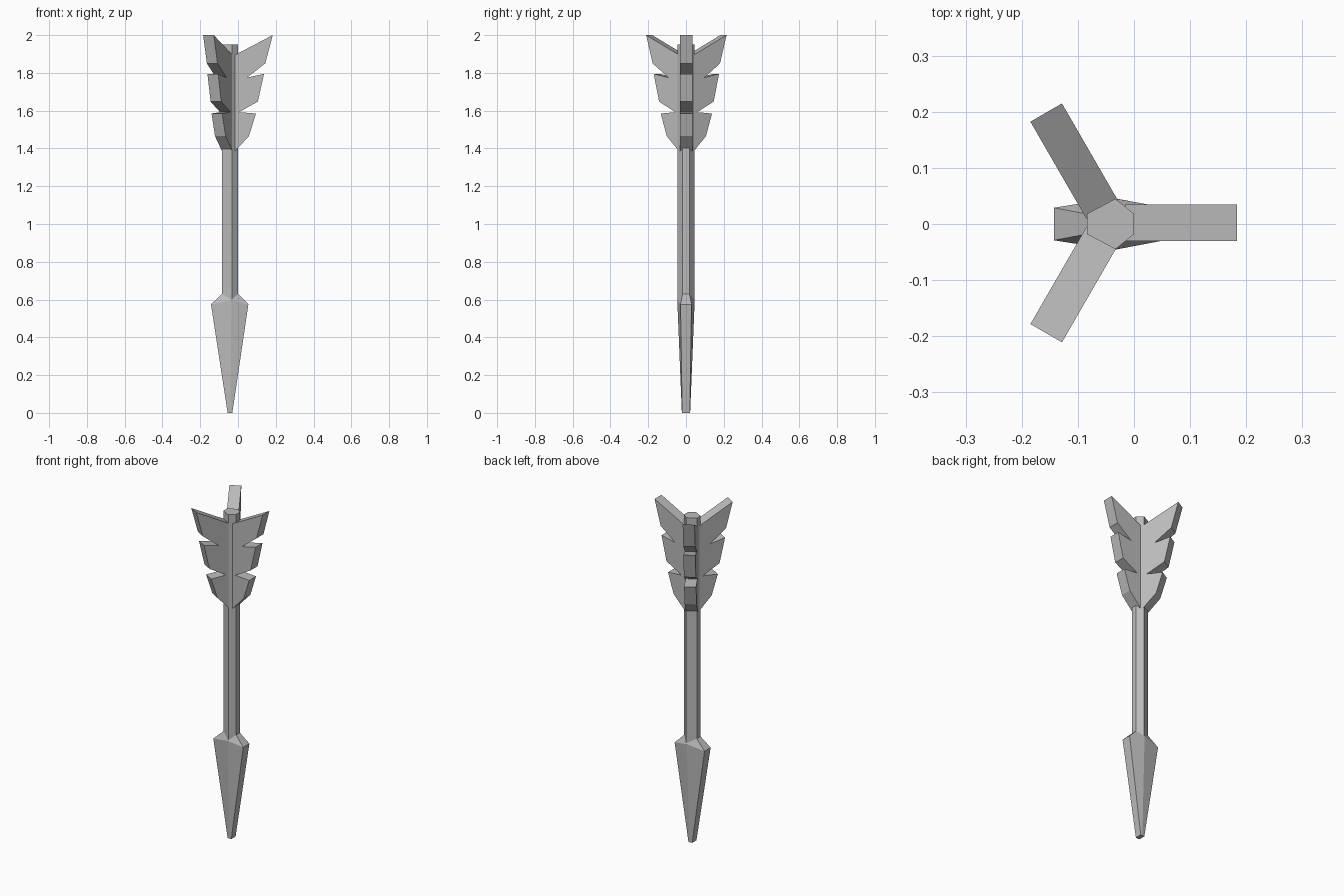
import bpy, bmesh, math
from mathutils import Matrix, Vector

if "Cube" in bpy.data.objects:
    bpy.data.objects.remove(bpy.data.objects["Cube"])

AXIS = Vector((-0.043, 0.002, 0))

grey = bpy.data.materials.new("plain grey")
grey.diffuse_color = (0.5, 0.5, 0.5, 1)
grey.use_nodes = True
grey.node_tree.nodes["Principled BSDF"].inputs["Base Color"].default_value = grey.diffuse_color


def finish(name, bm):
    bmesh.ops.recalc_face_normals(bm, faces=bm.faces)
    mesh = bpy.data.meshes.new(name)
    bm.to_mesh(mesh)
    bm.free()
    mesh.materials.append(grey)
    obj = bpy.data.objects.new(name, mesh)
    bpy.context.collection.objects.link(obj)
    return obj


def ring(left, mid, right, side_y, mid_y, side_z, mid_z):
    """Six-sided section: flat left and right edges, a ridge front and back."""
    return [(left, -side_y, side_z), (mid, -mid_y, mid_z), (right, -side_y, side_z),
            (right, side_y, side_z), (mid, mid_y, mid_z), (left, side_y, side_z)]


def loft(name, rings):
    bm = bmesh.new()
    loops = [[bm.verts.new(p) for p in r] for r in rings]
    for a, b in zip(loops, loops[1:]):
        for i in range(6):
            j = (i + 1) % 6
            bm.faces.new((a[i], a[j], b[j], b[i]))
    bm.faces.new(loops[0])
    bm.faces.new(loops[-1])
    return finish(name, bm)


# shaft
loft("shaft", [ring(-0.084, -0.033, 0, 0.018, 0.045, 0.63, 0.60),
               ring(-0.084, -0.033, 0, 0.018, 0.045, 1.95, 1.95)])

# arrow head with sloped shoulder
loft("arrow_head", [ring(-0.055, -0.04, -0.03, 0.02, 0.022, 0, 0),
                    ring(-0.143, -0.035, 0.055, 0.029, 0.046, 0.575, 0.595),
                    ring(-0.084, -0.033, 0, 0.018, 0.045, 0.63, 0.60)])

# three notched fins: (distance from axis, height)
FIN = [(0.027, 1.386), (0.101, 1.465), (0.138, 1.585), (0.048, 1.592),
       (0.148, 1.648), (0.181, 1.795), (0.091, 1.775), (0.187, 1.85),
       (0.227, 2.0), (0.027, 1.895)]
HALF = 0.0325

for k, label in enumerate(("right", "back", "front")):
    bm = bmesh.new()
    face = bm.faces.new([bm.verts.new((r, -HALF, z)) for r, z in FIN])
    out = bmesh.ops.extrude_face_region(bm, geom=[face])
    moved = [g for g in out["geom"] if isinstance(g, bmesh.types.BMVert)]
    bmesh.ops.translate(bm, verts=moved, vec=(0, 2 * HALF, 0))
    turn = Matrix.Translation(AXIS) @ Matrix.Rotation(math.radians(120 * k), 4, 'Z')
    bm.transform(turn)
    finish(label + "_fin", bm)
